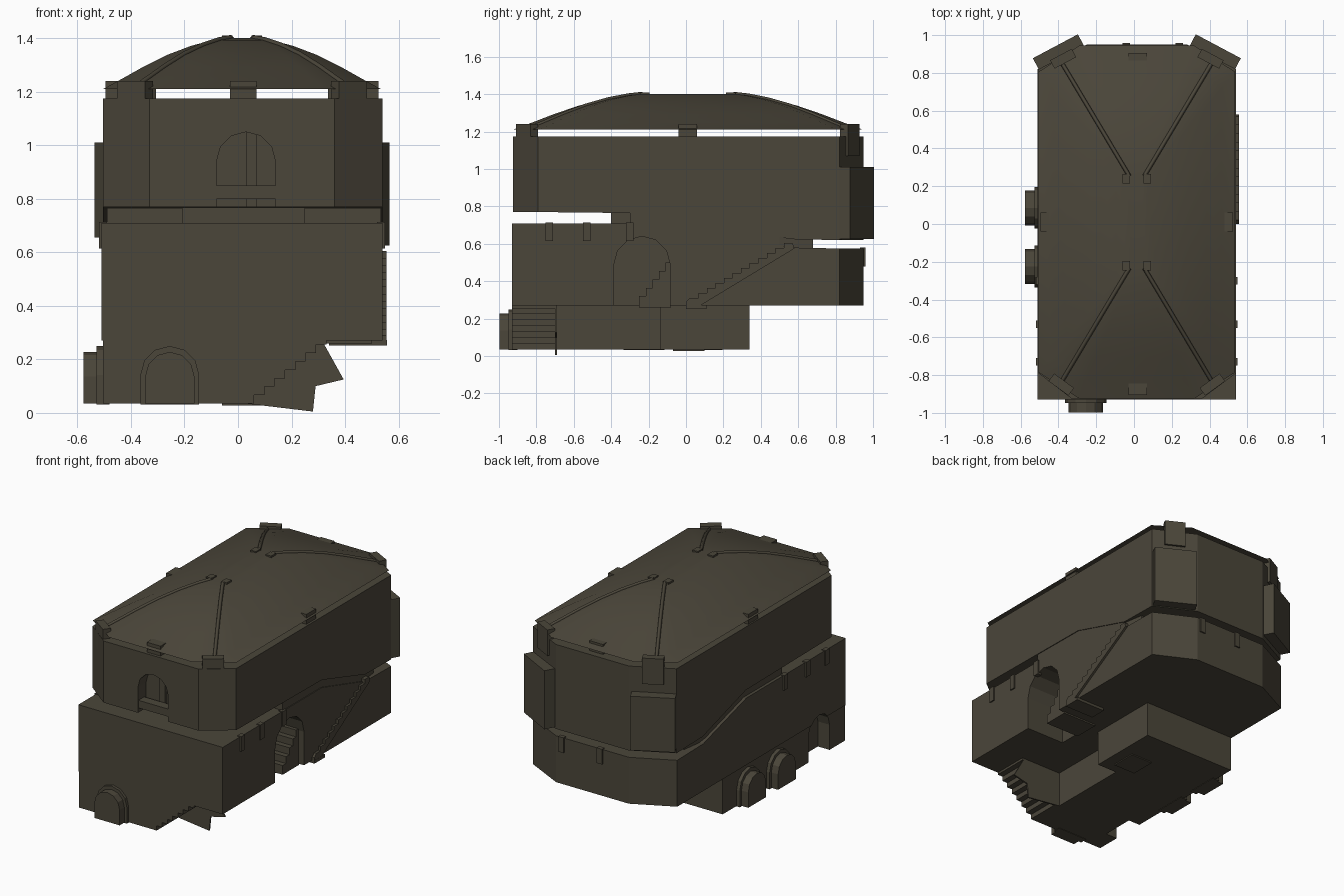
import bpy, bmesh, math
from mathutils import Vector

if "Cube" in bpy.data.objects:
    bpy.data.objects.remove(bpy.data.objects["Cube"])

COLOR = (0.07, 0.061, 0.042, 1)
stone = bpy.data.materials.new("dark_olive_stone")
stone.use_nodes = True
stone.diffuse_color = COLOR
stone.node_tree.nodes["Principled BSDF"].inputs["Base Color"].default_value = COLOR

CX = 0.015           # middle of the building in x
WEST, EAST = -0.51, 0.54
FRONT, BACK = -0.93, 0.95
FLOOR, DECK = 0.27, 0.71


def finish(name, bm):
    bmesh.ops.recalc_face_normals(bm, faces=bm.faces)
    me = bpy.data.meshes.new(name)
    bm.to_mesh(me)
    bm.free()
    ob = bpy.data.objects.new(name, me)
    me.materials.append(stone)
    bpy.context.collection.objects.link(ob)
    return ob


def loft(name, rings):
    """Closed solid through rings that have the same number of points."""
    bm = bmesh.new()
    loops = [[bm.verts.new(p) for p in r] for r in rings]
    n = len(loops[0])
    for a, b in zip(loops, loops[1:]):
        for i in range(n):
            j = (i + 1) % n
            bm.faces.new((a[i], a[j], b[j], b[i]))
    bm.faces.new(loops[0][::-1])
    bm.faces.new(loops[-1])
    return finish(name, bm)


def rows(name, stations):
    """Block lofted along y; each station is y, west, east, bottom, top."""
    return loft(name, [[(a, y, lo), (b, y, lo), (b, y, hi), (a, y, hi)]
                       for y, a, b, lo, hi in stations])


def box(name, x, y, z):
    return rows(name, [(v, x[0], x[1], z[0], z[1]) for v in y])


def turned_box(name, x, y, z, length, thick, angle):
    ob = box(name, (-length / 2, length / 2), (-thick / 2, thick / 2), z)
    ob.location = (x, y, 0)
    ob.rotation_euler.z = angle
    return ob


def prism(name, profile, axis, start, end):
    """Extrude a (u, z) profile along the x or y axis."""
    def place(u, z, d):
        return (d, u, z) if axis == "x" else (u, d, z)
    return loft(name, [[place(u, z, d) for u, z in profile] for d in (start, end)])


def arch(name, u0, u1, z0, z1, axis, start, end):
    r, mid = (u1 - u0) / 2, (u0 + u1) / 2
    rise = min(r, (z1 - z0) / 2)
    pts = [(u0, z0), (u1, z0)]
    pts += [(mid + r * math.cos(t * math.pi / 6), z1 - rise + rise * math.sin(t * math.pi / 6))
            for t in range(7)]
    return prism(name, pts, axis, start, end)


def cut(targets, cutter):
    for ob in targets:
        mod = ob.modifiers.new("opening", "BOOLEAN")
        mod.operation = "DIFFERENCE"
        mod.object = cutter
        mod.solver = "EXACT"
        bpy.context.view_layer.objects.active = ob
        bpy.ops.object.modifier_apply(modifier=mod.name)
    bpy.data.objects.remove(cutter)


# Base under the overhanging storey
base_front = box("base_front", (WEST + 0.005, 0.03), (FRONT, -0.14), (0.035, FLOOR))
base_back = box("base_back", (WEST + 0.005, 0.175), (-0.14, 0.34), (0.035, FLOOR))
box("base_drain", (-0.06, 0.1), (-0.07, 0.1), (0.028, 0.037))

# Stepped corner: the underside climbs towards the east
steps = 7
profile = [(0.03, FLOOR), (0.03, 0.035)]
for i in range(steps):
    x, z = 0.06 + 0.27 * i / steps, 0.035 + 0.22 * i / steps
    profile += [(x, z), (x, z + 0.22 / steps)]
profile += [(0.33, 0.255), (0.33, FLOOR)]
prism("stepped_corner", profile, "y", FRONT, -0.69)
prism("corner_panel", [(0.03, 0.035), (0.28, 0.005), (0.29, 0.1), (0.395, 0.125),
                       (0.32, 0.26), (0.03, 0.26)], "y", -0.70, -0.69)

# Lower storey with a walkway that falls towards the back
lower = rows("lower_storey", [
    (FRONT, WEST, EAST, FLOOR, DECK), (0.1, WEST, EAST, FLOOR, DECK),
    (0.55, WEST, EAST, FLOOR, 0.58), (0.82, WEST, EAST, FLOOR, 0.575),
    (BACK, -0.25, 0.28, FLOOR, 0.575)])

# Neck joining the two storeys
rows("neck", [(-0.3, WEST + 0.02, EAST - 0.005, 0.68, 0.79), (0.1, WEST + 0.02, EAST - 0.005, 0.68, 0.79),
              (0.5, WEST + 0.02, EAST - 0.005, 0.56, 0.66), (0.68, WEST + 0.05, EAST - 0.03, 0.54, 0.65)])
box("neck_step", (-0.21, 0.25), (-0.4, -0.28), (0.70, 0.78))

# Upper storey with cut corners
upper = rows("upper_storey", [
    (-0.925, -0.33, 0.36, 0.77, 1.175), (-0.79, WEST + 0.005, EAST, 0.77, 1.175),
    (0.1, WEST + 0.005, EAST, 0.76, 1.175), (0.55, WEST + 0.005, EAST, 0.625, 1.175),
    (0.82, WEST + 0.005, EAST, 0.62, 1.175), (BACK, -0.25, 0.28, 0.62, 1.175)])

# Front window with its sill
cut([upper], arch("window_cutter", -0.08, 0.14, 0.76, 1.05, "y", -1.0, -0.84))
box("window_sill", (-0.08, 0.14), (-0.92, -0.86), (0.80, 0.85))
box("window_post", (0.03, 0.07), (-0.86, -0.83), (0.77, 1.05))

# East doorway with steps inside
cut([lower], arch("door_cutter", -0.385, -0.085, 0.26, 0.64, "x", 0.26, 0.6))
for i in range(5):
    box("door_step", (0.25, 0.5), (-0.25 + 0.035 * i, -0.08), (0.26, 0.32 + 0.045 * i))

# West doorway
cut([lower, base_front], arch("side_door_cutter", -0.77, -0.55, 0.03, 0.31, "x", -0.6, -0.42))

# Arched bays: a thin rim and a deeper core
for u, axis, wall in ((-0.255, "y", FRONT), (-0.225, "x", WEST), (0.085, "x", WEST)):
    arch("bay_rim", u - 0.11, u + 0.11, 0.032, 0.25, axis, wall - 0.018, wall + 0.03)
    arch("bay_core", u - 0.092, u + 0.092, 0.035, 0.228, axis, wall - 0.067, wall + 0.03)

# Outside stair on the east wall
stair = [(0.0, FLOOR), (0.06, FLOOR)]
flights = 12
line = [(0.02 + 0.55 * i / flights, 0.285 + 0.32 * i / flights) for i in range(flights + 1)]
top = []
for (a, z), (b, z2) in zip(line, line[1:]):
    top += [(a, z2), (b, z2)]
prism("outside_stair", [(0.0, 0.26), (0.06, 0.26), (0.58, 0.575)] + top[::-1] + [(0.0, 0.29)],
      "x", EAST - 0.01, EAST + 0.015)
box("stair_landing", (0.34, 0.556), (0.0, 0.11), (0.252, 0.272))

# Brackets below the walkway
for y in (-0.73, -0.53, -0.3):
    box("east_bracket", (EAST - 0.02, EAST + 0.009), (y - 0.02, y + 0.02), (0.615, DECK + 0.004))
    box("west_bracket", (WEST - 0.009, WEST + 0.02), (y - 0.02, y + 0.02), (0.615, DECK + 0.004))
for x in (-0.04, 0.24):
    box("back_bracket", (x - 0.02, x + 0.02), (BACK - 0.02, BACK + 0.009), (0.48, 0.58))

# Corner plates, corner pillars and middle pillars
for s in (-1, 1):
    tilt = -s * math.radians(28)
    turned_box("back_corner_plate", CX + s * 0.415, 0.91, (0.64 - s * 0.015, 1.01), 0.27, 0.07, tilt)
    turned_box("back_corner_pillar", CX + s * 0.39, 0.875, (1.07, 1.24), 0.13, 0.05, tilt)
    turned_box("front_corner_pillar", CX + s * 0.40, -0.85, (1.07, 1.24), 0.13, 0.05, s * math.radians(36))
    box("end_pillar", (-0.03, 0.07), (s * 0.875 - 0.03, s * 0.875 + 0.03), (1.16, 1.24))
    x = CX + s * 0.48
    box("side_pillar", (x - 0.03, x + 0.03), (-0.04, 0.06), (1.16, 1.24))


# Domed hip roof with cut corners
def roof_ring(w, z):
    length = 0.25 + (w - 0.05) * 1.46
    cx, cy = w * 0.42, w * 0.27
    quarter = [(w, length - cy), (w - cx, length)]
    pts = [(a, b) for a, b in quarter]
    pts += [(-a, b) for a, b in quarter[::-1]]
    pts += [(-a, -b) for a, b in quarter]
    pts += [(a, -b) for a, b in quarter[::-1]]
    return [(CX + a, 0.01 + b, z) for a, b in pts]


curve = [(0.52, 1.21), (0.45, 1.248), (0.37, 1.293), (0.28, 1.338),
         (0.19, 1.372), (0.11, 1.393), (0.05, 1.402)]
rings = [roof_ring(w, z) for w, z in curve]
roof = loft("roof", rings)

# Raised ribs along the hips
ribs = bpy.data.curves.new("roof_ribs", "CURVE")
ribs.dimensions = "3D"
ribs.bevel_depth = 0.011
ribs.bevel_resolution = 0
ribs.use_fill_caps = True
ribs.materials.append(stone)
for k in range(0, 8, 2):
    path = [(Vector(r[k]) + Vector(r[k + 1])) / 2 for r in rings]
    spline = ribs.splines.new("POLY")
    spline.points.add(len(path) - 1)
    for point, co in zip(spline.points, path):
        point.co = (*co, 1)
bpy.context.collection.objects.link(bpy.data.objects.new("roof_ribs", ribs))

# Small ridge stones
for y in (-0.22, 0.24):
    for x in (-0.04, 0.07):
        box("ridge_stone", (x - 0.02, x + 0.02), (y - 0.025, y + 0.025), (1.38, 1.41))

bpy.ops.object.select_all(action="DESELECT")
roof.select_set(True)
bpy.context.view_layer.objects.active = roof
bpy.ops.object.shade_smooth_by_angle(angle=math.radians(25))
